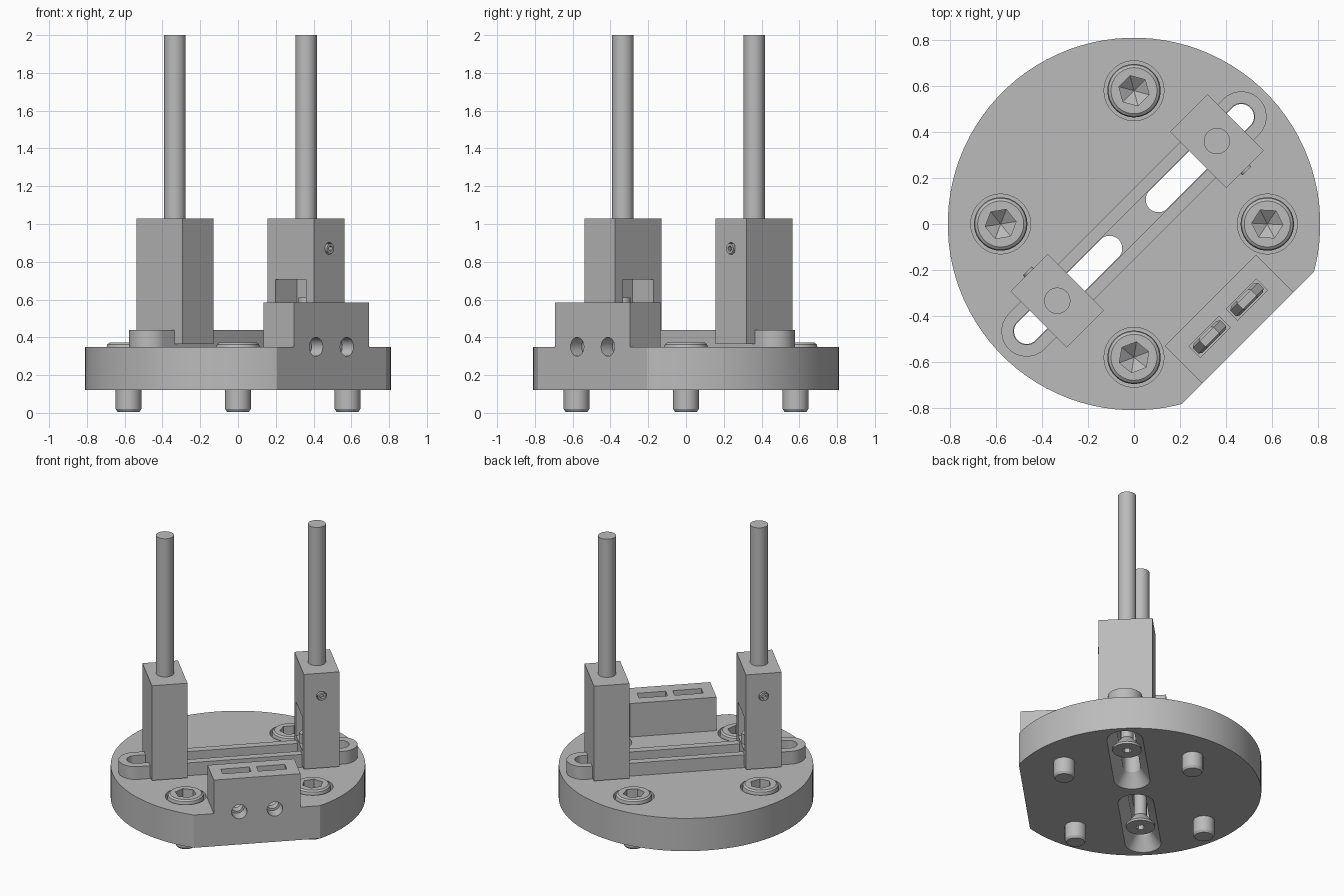
import bpy, bmesh, math
from mathutils import Matrix

cube = bpy.data.objects.get("Cube")
if cube:
    bpy.data.objects.remove(cube)

grey = bpy.data.materials.new("machined_grey")
grey.use_nodes = True
grey.diffuse_color = (0.5, 0.5, 0.5, 1)
grey.node_tree.nodes["Principled BSDF"].inputs["Base Color"].default_value = (0.5, 0.5, 0.5, 1)

parts = []


def make(name, bm, keep):
    bmesh.ops.remove_doubles(bm, verts=bm.verts, dist=1e-5)
    bmesh.ops.recalc_face_normals(bm, faces=bm.faces)
    mesh = bpy.data.meshes.new(name)
    bm.to_mesh(mesh)
    bm.free()
    mesh.materials.append(grey)
    obj = bpy.data.objects.new(name, mesh)
    bpy.context.collection.objects.link(obj)
    if keep:
        parts.append(obj)
    return obj


def stack(name, levels, x0=0, x1=None, y=0, n=48, turn=0.5, keep=True, tip=None):
    """Round or slot-shaped solid through (radius, z) levels; tip lays it over."""
    x1 = x0 if x1 is None else x1
    bm = bmesh.new()
    rings = []
    for r, z in levels:
        ring = []
        for i in range(n):
            a = 2 * math.pi * (i + turn) / n
            cx = x1 if math.cos(a) > 0 else x0
            ring.append(bm.verts.new((cx + r * math.cos(a), y + r * math.sin(a), z)))
        rings.append(ring)
    for low, high in zip(rings, rings[1:]):
        for i in range(n):
            j = (i + 1) % n
            bm.faces.new((low[i], low[j], high[j], high[i]))
    for ring, level in ((rings[0], levels[0]), (rings[-1], levels[-1])):
        if level[0] > 0:
            bm.faces.new(ring)
    if tip:
        bm.transform(Matrix.Translation(tip) @ Matrix.Rotation(math.pi / 2, 4, 'X'))
    return make(name, bm, keep)


def box(name, x, y, z, keep=True):
    bm = bmesh.new()
    bmesh.ops.create_cube(bm, size=1)
    for v in bm.verts:
        v.co = [s[0] if c < 0 else s[1] for c, s in zip(v.co, (x, y, z))]
    return make(name, bm, keep)


def combine(obj, tool, operation='DIFFERENCE'):
    mod = obj.modifiers.new("cut", 'BOOLEAN')
    mod.operation = operation
    mod.solver = 'EXACT'
    mod.object = tool
    bpy.context.view_layer.objects.active = obj
    bpy.ops.object.modifier_apply(modifier=mod.name)
    bpy.data.objects.remove(tool)


# Round base with a flat side and the nut lug standing on it
FLAT = -0.70
base = stack("base_disc", [(0.81, 0.12), (0.81, 0.35)], n=96)
combine(base, box("flat_cut", (-1, 1), (-1, FLAT), (0, 1), False))
combine(base, box("lug", (-0.28, 0.28), (FLAT, -0.47), (0.2, 0.585), False), 'UNION')

# Slotted guide rail with a shallow groove
combine(base, stack("rail", [(0.11, 0.3), (0.11, 0.44)], -0.66, 0.66, keep=False), 'UNION')
combine(base, stack("groove", [(0.058, 0.37), (0.058, 0.6)], -0.66, 0.66, keep=False))

# Through slots, flared underneath
for s in (-1, 1):
    ends = sorted((s * 0.15, s * 0.66))
    flare = [(0.122, 0.11), (0.115, 0.12), (0.055, 0.21), (0.055, 0.5)]
    combine(base, stack("slot", flare, *ends, keep=False))

# Nut pockets and bolt holes in the lug, with a captive nut in each
for s in (-1, 1):
    x = s * 0.115
    combine(base, box("pocket", (x - 0.092, x + 0.092), (-0.615, -0.545), (0.26, 0.7), False))
    combine(base, stack("bolt_hole", [(0.05, 0), (0.05, 0.25)], n=32, keep=False,
                        tip=(x, -0.5, 0.35)))
    nut = stack("lug_nut", [(0.07, 0), (0.085, 0.01), (0.085, 0.045), (0.07, 0.055)],
                n=6, turn=0, tip=(x, -0.552, 0.35))
    combine(nut, stack("nut_bore", [(0.04, -0.1), (0.04, 0.1)], n=24, keep=False,
                       tip=(x, -0.58, 0.35)))

# Four socket screws in counterbores
for i, (sx, sy) in enumerate(((1, 1), (1, -1), (-1, 1), (-1, -1))):
    x, y = sx * 0.41, sy * 0.41
    combine(base, stack("counterbore", [(0.13, 0.22), (0.13, 0.5)], x, y=y, keep=False))
    screw = stack("base_screw", [(0.058, 0.005), (0.068, 0.02), (0.068, 0.2), (0.116, 0.2),
                                 (0.116, 0.35), (0.112, 0.363), (0.1, 0.372)], x, y=y)
    combine(screw, stack("hex_socket", [(0, 0.23), (0.068, 0.28), (0.068, 0.5)],
                         x, y=y, n=6, turn=0.2 * i, keep=False))

# Two rod holders, one turned half round from the other
for s, x in ((1, 0.51), (-1, -0.472)):
    block = box("rod_holder", (x - 0.115, x + 0.115), (-0.173, 0.173), (0.365, 1.03))
    inner = sorted((x - s * 0.2, x + s * 0.045))
    combine(block, box("nut_window", inner, (-0.115, 0.115), (0.47, 0.705), False))
    combine(block, stack("grub_hole", [(0.032, -0.06), (0.032, 0.06)], n=24, keep=False,
                         tip=(x, -s * 0.173, 0.87)))
    grub = stack("grub_screw", [(0.027, -0.05), (0.027, 0.05)], n=24,
                 tip=(x, -s * 0.133, 0.87))
    combine(grub, stack("grub_socket", [(0.015, -0.02), (0.015, 0.02)], n=6, keep=False,
                        tip=(x, -s * 0.18, 0.87)))
    stack("rod", [(0.057, 0.95), (0.057, 2.0)], x)

    # Clamp bolt from below and its nut in the window
    bolt = stack("clamp_bolt", [(0.092, 0.13), (0.092, 0.145), (0.04, 0.21), (0.04, 0.61)],
                 x, n=32)
    combine(bolt, stack("bolt_socket", [(0.03, 0.1), (0.03, 0.17)], x, n=6, keep=False))
    stack("clamp_nut", [(0.085, 0.472), (0.085, 0.54)], x - s * 0.03, n=6, turn=0)

# Turn the assembly diagonally and shade it
turn = Matrix.Rotation(math.pi / 4, 4, 'Z')
bpy.ops.object.select_all(action='DESELECT')
for obj in parts:
    obj.data.transform(turn)
    obj.select_set(True)
bpy.context.view_layer.objects.active = base
bpy.ops.object.shade_smooth_by_angle(angle=math.radians(30))
